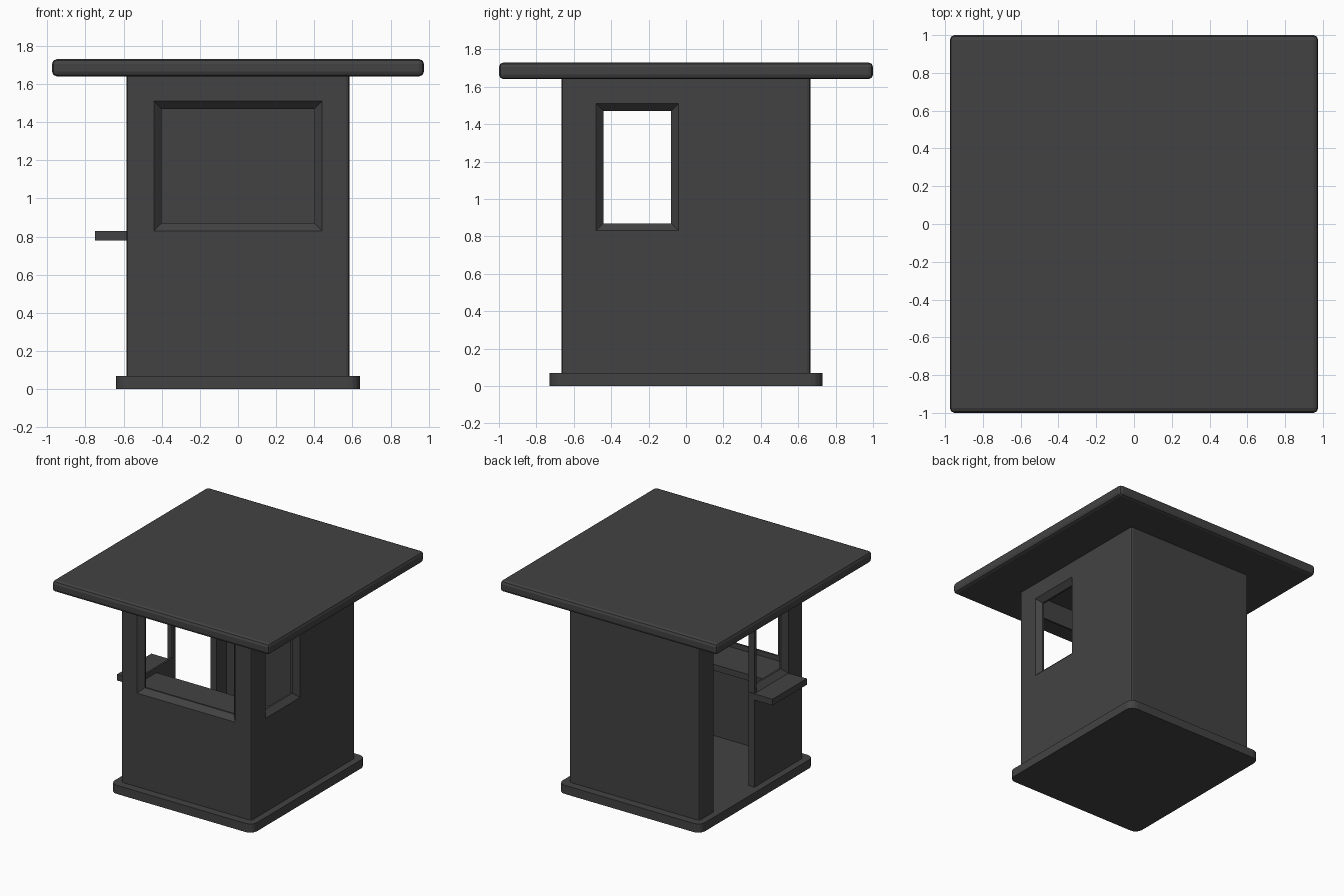
import bpy, bmesh
from mathutils import Vector

if "Cube" in bpy.data.objects:
    bpy.data.objects.remove(bpy.data.objects["Cube"])

grey = bpy.data.materials.new("charcoal grey")
grey.diffuse_color = (0.055, 0.055, 0.055, 1)
grey.use_nodes = True
grey.node_tree.nodes["Principled BSDF"].inputs["Base Color"].default_value = grey.diffuse_color


def make(name, bm):
    bmesh.ops.recalc_face_normals(bm, faces=bm.faces[:])
    me = bpy.data.meshes.new(name)
    bm.to_mesh(me)
    bm.free()
    me.materials.append(grey)
    ob = bpy.data.objects.new(name, me)
    bpy.context.collection.objects.link(ob)
    return ob


def box(name, lo, hi, bevel=0, segments=1, upright_only=False):
    """Box between two corners, with optional bevelled edges."""
    bm = bmesh.new()
    bmesh.ops.create_cube(bm, size=1)
    lo, hi = Vector(lo), Vector(hi)
    for v in bm.verts:
        v.co = (lo + hi) / 2 + v.co * (hi - lo)
    if bevel:
        edges = [e for e in bm.edges if not upright_only
                 or abs(e.verts[0].co.z - e.verts[1].co.z) > 1e-4]
        bmesh.ops.bevel(bm, geom=edges, offset=bevel, segments=segments,
                        profile=0.5, affect='EDGES')
    return make(name, bm)


def window_cutter(u0, u1, z0, z1, place):
    """Splayed opening: wide at the outer face, narrow inside."""
    bm = bmesh.new()
    rings = []
    for depth, inset in ((-0.01, -0.01), (0.04, 0.04), (0.12, 0.04)):
        a, b, c, d = u0 + inset, u1 - inset, z0 + inset, z1 - inset
        rings.append([bm.verts.new(place(u, depth, z))
                      for u, z in ((a, c), (b, c), (b, d), (a, d))])
    for r, s in zip(rings, rings[1:]):
        for i in range(4):
            j = (i + 1) % 4
            bm.faces.new((r[i], r[j], s[j], s[i]))
    bm.faces.new(rings[0])
    bm.faces.new(rings[-1])
    return make("window_cutter", bm)


def cut(ob, cutter):
    cutter.hide_render = True
    m = ob.modifiers.new("cut", 'BOOLEAN')
    m.operation, m.solver, m.object = 'DIFFERENCE', 'EXACT', cutter
    bpy.context.view_layer.objects.active = ob
    bpy.ops.object.modifier_apply(modifier=m.name)
    bpy.data.objects.remove(cutter)


WX, WY, T = 0.585, 0.665, 0.055   # wall half sizes and thickness
Z0, Z1 = 0.07, 1.64               # floor and ceiling heights

# Floor slab with rounded corners
box("floor_slab", (-0.64, -0.73, 0), (0.64, 0.73, Z0), 0.06, 4, True)

# Overhanging flat roof with softened edges
box("roof", (-0.975, -1, Z1), (0.975, 1, 1.73), 0.025, 2)

# Hollow walls with windows on three sides and a doorway
walls = box("walls", (-WX, -WY, Z0), (WX, WY, Z1), 0.018, 2, True)
cut(walls, box("room_cutter", (-WX + T, -WY + T, -0.1), (WX - T, WY - T, 1.8)))
cut(walls, window_cutter(-0.44, 0.44, 0.83, 1.51, lambda u, d, z: (u, -WY + d, z)))
cut(walls, window_cutter(-0.48, -0.04, 0.83, 1.51, lambda u, d, z: (WX - d, u, z)))
cut(walls, window_cutter(-0.48, -0.04, 0.83, 1.51, lambda u, d, z: (-WX + d, u, z)))
cut(walls, box("door_cutter", (-0.7, -0.045, 0.0), (-0.45, 0.48, 1.51)))

# Slim post between the doorway and the serving window
box("door_post", (-WX, -0.07, 0.82), (-WX + T, -0.045, 1.52))

# Serving shelf outside, desk inside under the front window
box("serving_shelf", (-0.75, -0.48, 0.78), (-0.54, -0.04, 0.83))
box("desk", (-WX + T, -WY + T, 0.78), (WX - T, -0.29, 0.83))
